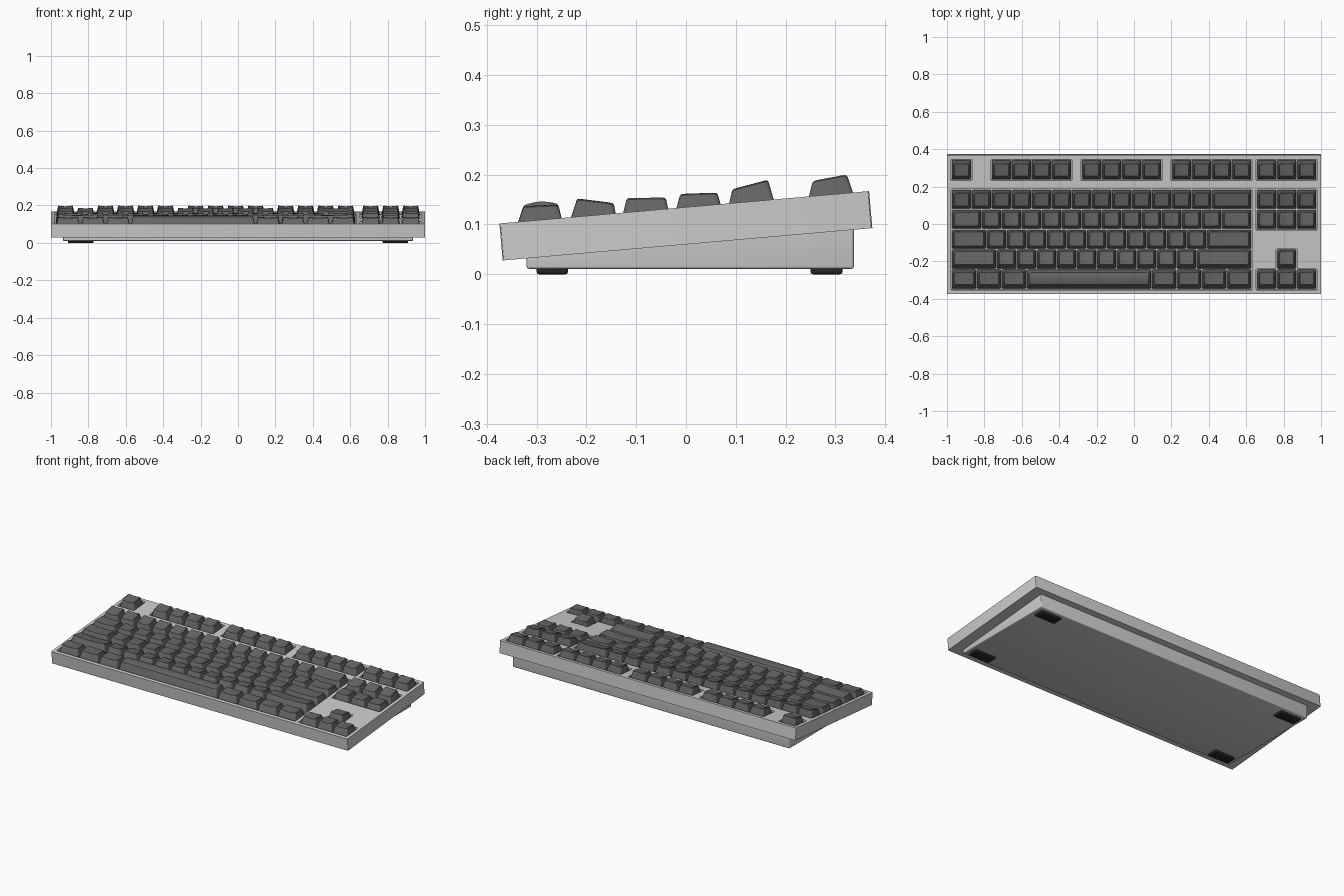
import bpy, bmesh, math
from mathutils import Matrix

if "Cube" in bpy.data.objects:
    bpy.data.objects.remove(bpy.data.objects["Cube"])

U = 0.107                                   # key pitch
X0, S0 = -0.976, -0.3475                    # front-left corner of the key field
TILT = Matrix.Translation((0, -0.0035, 0.1345)) @ Matrix.Rotation(math.radians(5), 4, 'X')
FLOOR, KEY_BASE = -0.04, -0.022             # depths below the top of the case


def material(name, v):
    m = bpy.data.materials.new(name)
    m.diffuse_color = (v, v, v, 1)
    m.use_nodes = True
    m.node_tree.nodes["Principled BSDF"].inputs["Base Color"].default_value = m.diffuse_color
    return m


CASE = material("case_grey", 0.65)
DARK = material("key_dark_grey", 0.13)
BLACK = material("rubber_black", 0.02)


def finish(bm, name, mat, matrix=None):
    bmesh.ops.recalc_face_normals(bm, faces=bm.faces)
    me = bpy.data.meshes.new(name)
    bm.to_mesh(me)
    bm.free()
    ob = bpy.data.objects.new(name, me)
    bpy.context.collection.objects.link(ob)
    if mat:
        me.materials.append(mat)
    if matrix:
        ob.matrix_world = matrix
    return ob


def box(name, x, y, z, mat=None, matrix=None, bevel=0, upright_only=True):
    bm = bmesh.new()
    bmesh.ops.create_cube(bm, size=1)
    for v in bm.verts:
        v.co = [(a + b) / 2 + c * (b - a) for (a, b), c in zip((x, y, z), v.co)]
    if bevel:
        edges = [e for e in bm.edges if not upright_only
                 or abs(e.verts[0].co.z - e.verts[1].co.z) > 1e-4]
        bmesh.ops.bevel(bm, geom=edges, offset=bevel, segments=3, profile=0.5, affect='EDGES')
    return finish(bm, name, mat, matrix)


def row_s(row):
    """Front edge of a row; row 5 is the function row, half a unit further back."""
    return S0 + U * (row + (0.5 if row == 5 else 0))


# ---- keycaps -------------------------------------------------------------
# per row: top face front / back offset from cell centre, front / back height
PROFILE = [(-0.0285, 0.043, 0.031, 0.028), (-0.027, 0.047, 0.037, 0.021),
           (-0.0345, 0.045, 0.029, 0.023), (-0.034, 0.0425, 0.028, 0.024),
           (-0.0357, 0.039, 0.028, 0.041), (-0.0345, 0.0375, 0.031, 0.038)]


def ring(a0, a1, b0, b1, r):
    """Rounded rectangle as two matching rows of points."""
    half = [(r * (1 - math.cos(t)), r * (1 - math.sin(t)))
            for t in (i * math.pi / 8 for i in range(5))]
    cols = [(a0 + d, e) for d, e in half]
    cols += [(a0 + r + (a1 - a0 - 2 * r) * i / 8, 0) for i in range(1, 8)]
    cols += [(a1 - d, e) for d, e in reversed(half)]
    return [(a, b0 + e) for a, e in cols] + [(a, b1 - e) for a, e in reversed(cols)]


def keycap(name, col, row, width, convex=False):
    f, b, hf, hb = PROFILE[row]
    w = width * U / 2
    bx, tx = w - 0.003, w - 0.0135
    cx, cs = X0 + (col * U) + w, row_s(row) + U / 2

    def top_z(x, s):
        u = (s - (f + b) / 2) / ((b - f) / 2) if convex else x / tx
        return hf + (hb - hf) * (s - f) / (b - f) + (0.007 if convex else -0.005) * (1 - u * u)

    def points(x, s0, s1, r):
        if convex:
            return [(q, p) for p, q in ring(s0, s1, -x, x, r)]
        return ring(-x, x, s0, s1, r)

    bm = bmesh.new()
    low = [(x, s, KEY_BASE) for x, s in points(bx, -0.0505, 0.0505, 0.006)]
    rim = [(x, s, top_z(x, s) - 0.003) for x, s in points(tx, f, b, 0.010)]
    top = [(x, s, top_z(x, s)) for x, s in points(tx - 0.003, f + 0.003, b - 0.003, 0.009)]
    rings = [[bm.verts.new(p) for p in lp] for lp in (low, rim, top)]
    n = len(low)
    for lo, hi in zip(rings, rings[1:]):
        for i in range(n):
            j = (i + 1) % n
            bm.faces.new((lo[i], lo[j], hi[j], hi[i]))
    t = rings[2]
    for i in range(n // 2 - 1):
        bm.faces.new((t[i], t[i + 1], t[n - 2 - i], t[n - 1 - i]))
    bm.faces.new(rings[0])
    ob = finish(bm, name, DARK, TILT @ Matrix.Translation((cx, cs, 0)))
    # switch body under the cap
    box(name + "_switch", (cx - 0.035, cx + 0.035), (cs - 0.035, cs + 0.035),
        (FLOOR - 0.002, KEY_BASE + 0.002), BLACK, TILT)
    return ob


LAYOUT = [(0, 0, [1.25] * 3 + [6.25] + [1.25] * 4),
          (1, 0, [2.25] + [1] * 10 + [2.75]),
          (2, 0, [1.75] + [1] * 11 + [2.25]),
          (3, 0, [1.5] + [1] * 12 + [1.5]),
          (4, 0, [1] * 13 + [2]),
          (5, 0, [1]), (5, 2, [1] * 4), (5, 6.5, [1] * 4), (5, 11, [1] * 4), (5, 15.25, [1] * 3),
          (4, 15.25, [1] * 3), (3, 15.25, [1] * 3),
          (1, 16.25, [1]), (0, 15.25, [1] * 3)]
caps = []
for row, col, widths in LAYOUT:
    for w in widths:
        space = w > 6
        name = "space_bar" if space else f"key_row{row}_{int(col * 100)}"
        caps.append(keycap(name, col, row, w, space))
        col += w

# ---- tilted case with openings for each key cluster ------------------------
case = box("case", (-1, 1), (-0.3725, 0.3725), (-0.0745, 0), CASE, TILT, 0.005)
# opening: first column, last column, first row, last row
OPENINGS = [(0, 15, 0, 4), (0, 1, 5, 5), (2, 6, 5, 5), (6.5, 10.5, 5, 5), (11, 15, 5, 5),
            (15.25, 18.25, 5, 5), (15.25, 18.25, 3, 4), (15.25, 18.25, 0, 0), (16.25, 17.25, 0, 1)]
G = 0.003
for c0, c1, r0, r1 in OPENINGS:
    cut = box("opening_cutter", (X0 + c0 * U - G, X0 + c1 * U + G),
              (row_s(r0) - G, row_s(r1) + U + G), (FLOOR, 0.05), None, TILT, 0.005)
    cut.hide_render = True
    mod = case.modifiers.new("opening", 'BOOLEAN')
    mod.operation, mod.solver, mod.object = 'DIFFERENCE', 'EXACT', cut
    bpy.context.view_layer.objects.active = case
    bpy.ops.object.modifier_apply(modifier=mod.name)
    bpy.data.objects.remove(cut)

# ---- wedge base under the case ---------------------------------------------
bm = bmesh.new()
side = [(-0.32, 0.011), (0.337, 0.011), (0.337, 0.098), (-0.32, 0.04)]
face = bm.faces.new([bm.verts.new((-0.935, y, z)) for y, z in side])
ext = bmesh.ops.extrude_face_region(bm, geom=[face])
bmesh.ops.translate(bm, vec=(1.87, 0, 0),
                    verts=[g for g in ext['geom'] if isinstance(g, bmesh.types.BMVert)])
bmesh.ops.recalc_face_normals(bm, faces=bm.faces)
edges = [e for e in bm.edges if min(v.co.z for v in e.verts) < 0.02]
bmesh.ops.bevel(bm, geom=edges, offset=0.005, segments=3, profile=0.5, affect='EDGES')
base = finish(bm, "wedge_base", CASE)

# ---- rubber feet -------------------------------------------------------------
feet = []
for sx, side_name in ((-1, "left"), (1, "right")):
    for y, end in (((-0.30, -0.237), "front"), ((0.25, 0.314), "back")):
        feet.append(box(f"foot_{end}_{side_name}", sorted((sx * 0.773, sx * 0.91)), y,
                        (0, 0.02), BLACK, None, 0.005, False))

bpy.ops.object.select_all(action='DESELECT')
for ob in caps + feet + [case, base]:
    ob.select_set(True)
bpy.context.view_layer.objects.active = case
bpy.ops.object.shade_smooth_by_angle(angle=math.radians(30))
